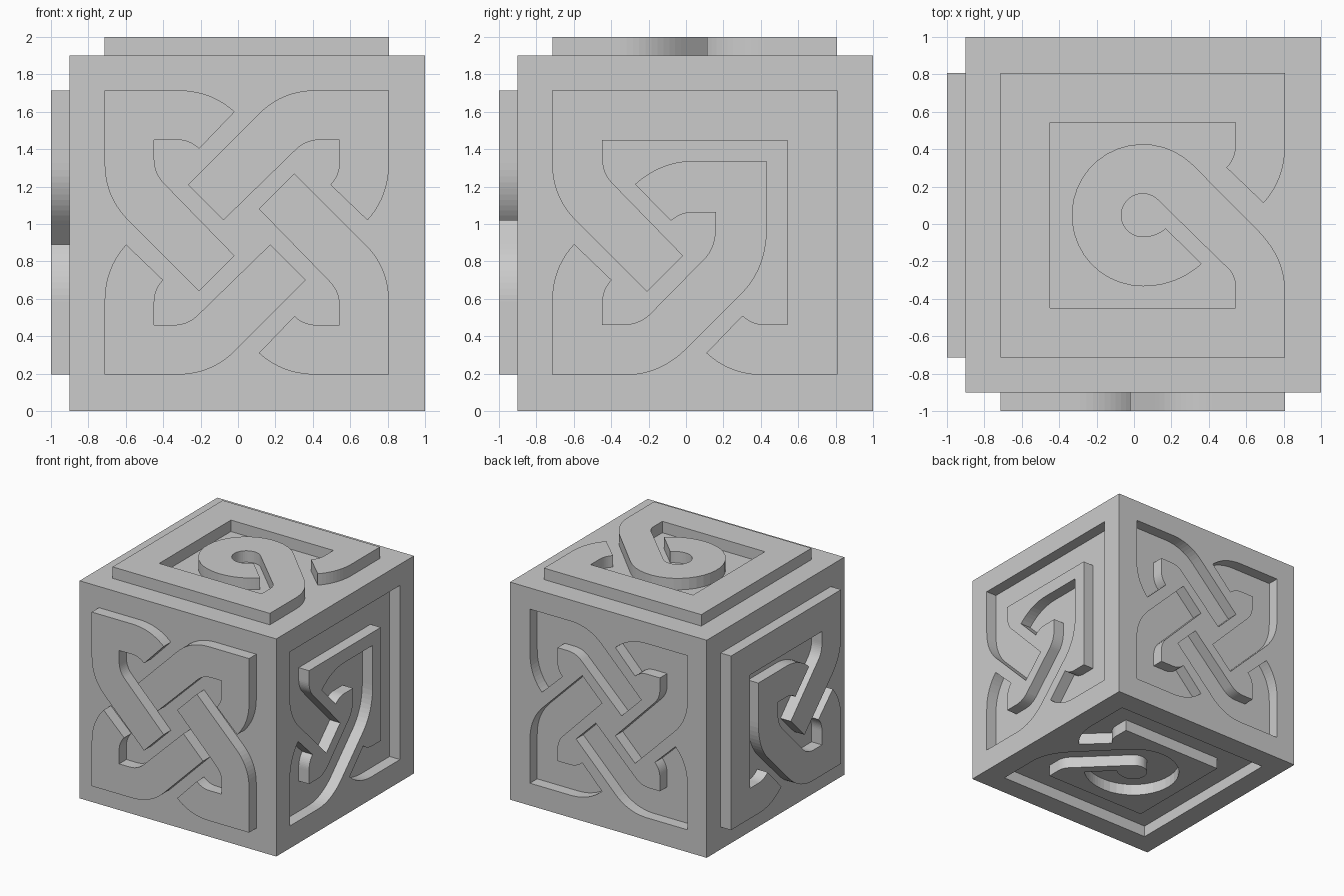
import bpy, bmesh, math
from mathutils import Vector

if "Cube" in bpy.data.objects:
    bpy.data.objects.remove(bpy.data.objects["Cube"])

stone = bpy.data.materials.new("plain_grey")
stone.use_nodes = True
GREY = (0.6, 0.6, 0.6, 1)
stone.diffuse_color = GREY
stone.node_tree.nodes["Principled BSDF"].inputs["Base Color"].default_value = GREY

CENTRE = Vector((0.047, 0.047, 0.955))
P, Q = 0.76, 0.495          # outer and inner half size of the knot band


# Outline helpers: a pair is a corner, four values are a curve (control, end)
def turn(path, quarters):
    for _ in range(quarters % 4):
        path = [sum(((-s[i + 1], s[i]) for i in range(0, len(s), 2)), ()) for s in path]
    return path


def arc(radius, start, end, steps=24):
    angles = [math.radians(start + (end - start) * i / steps) for i in range(steps + 1)]
    return [(radius * math.cos(a), radius * math.sin(a)) for a in angles]


def outline(path, steps=10):
    pts = []
    for s in path:
        if len(s) == 2:
            pts.append(Vector(s))
            continue
        a, c, b = pts[-1], Vector(s[:2]), Vector(s[2:])
        for i in range(1, steps + 1):
            t = i / steps
            pts.append(a * (1 - t) ** 2 + c * 2 * t * (1 - t) + b * t * t)
    return pts


# Strand end passing under, and strand end passing over, at the upper left corner
UNDER = [(-.37, P), (-.19, P, -.065, .645), (-.255, .447), (-.305, Q, -.375, Q)]
OVER = [(-Q, .395), (-Q, .315, -.44, .26), (-.065, -.125), (-.255, -.315),
        (-.635, .065), (-P, .19, -P, .37)]

# Four-strand knot
corner = [(-P, P)] + UNDER + [(-Q, Q)] + OVER
knot = [turn(corner, k) for k in range(4)]

# Square frame with a hooked strand
frame = [(-P, P), (P, P), (P, -P)] + turn(UNDER, 2) + [(Q, -Q), (Q, Q), (-Q, Q)] + OVER
hook = [(-P, -P)] + turn(UNDER, 1) + [
    (-Q, -Q), (-.38, -Q), (-.3, -Q, -.24, -.44), (.055, -.14), (.113, -.08, .113, .03),
    (.113, .11), (-.01, .11), (-.075, .11, -.127, .065), (-.317, .257),
    (-.18, .38, 0, .38), (.383, .38), (.383, .03), (.383, -.19, .25, -.325),
    (-.05, -.625), (-.19, -P, -.37, -P)]
framed_hook = [frame, hook]

# Square frame running into a round coil
coil = [(P, P)] + turn(UNDER, 3) + [
    (Q, Q), (-Q, Q), (-Q, -Q), (Q, -Q), (Q, -.38), (Q, -.31, .43, -.26)]
coil += arc(.115, 45, 270) + [(.07, -.115, .122, -.07), (.315, -.26), (.18, -.38, 0, -.38)]
coil += arc(.38, 270, 45)[1:] + [(.61, -.075), (P, -.225, P, -.4), (P, -P), (-P, -P), (-P, P)]
framed_coil = [coil]


def add_prisms(bm, paths, axis, low, high):
    """Extrude outlines along one axis between two absolute positions."""
    u, v = [i for i in range(3) if i != axis]
    for path in paths:
        verts = []
        for p in outline(path):
            co = CENTRE.copy()
            co[u] += p.x
            co[v] += p.y
            co[axis] = low
            verts.append(bm.verts.new(co))
        face = bm.faces.new(verts)
        grown = bmesh.ops.extrude_face_region(bm, geom=[face])["geom"]
        shift = Vector((0, 0, 0))
        shift[axis] = high - low
        bmesh.ops.translate(bm, vec=shift,
                            verts=[g for g in grown if isinstance(g, bmesh.types.BMVert)])


def finish(bm, name):
    bmesh.ops.recalc_face_normals(bm, faces=bm.faces)
    mesh = bpy.data.meshes.new(name)
    bm.to_mesh(mesh)
    bm.free()
    mesh.materials.append(stone)
    ob = bpy.data.objects.new(name, mesh)
    bpy.context.scene.collection.objects.link(ob)
    return ob


# Block
bm = bmesh.new()
bmesh.ops.create_cube(bm, size=1.9)
bmesh.ops.translate(bm, verts=bm.verts, vec=(0.05, 0.05, 0.95))
block = finish(bm, "block")

# Raised reliefs on three sides, matching sockets on the opposite sides
bm_cut = bmesh.new()
for name, paths, axis, raised, socket in (
        ("front_knot_relief", knot, 1, (-1, -.88), (.9, 1.05)),
        ("side_hook_relief", framed_hook, 0, (-1, -.88), (.9, 1.05)),
        ("top_coil_relief", framed_coil, 2, (1.88, 2), (-.05, .1))):
    bm = bmesh.new()
    add_prisms(bm, paths, axis, *raised)
    finish(bm, name)
    add_prisms(bm_cut, paths, axis, *socket)

cutter = finish(bm_cut, "socket_cutter")
cutter.hide_render = True
cutter.hide_viewport = True
cut = block.modifiers.new("sockets", "BOOLEAN")
cut.operation = "DIFFERENCE"
cut.solver = "EXACT"
cut.object = cutter
